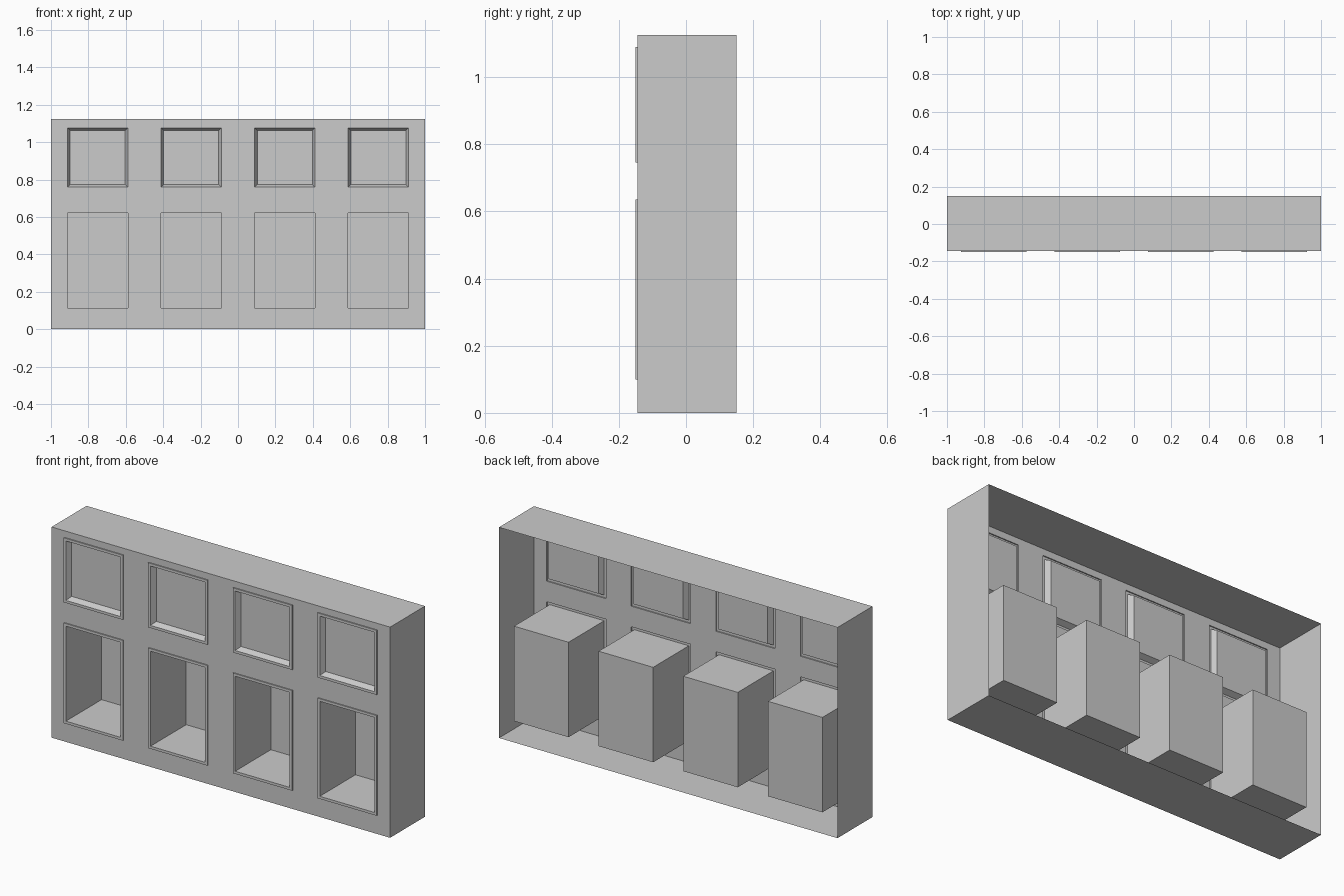
import bpy, bmesh

if "Cube" in bpy.data.objects:
    bpy.data.objects.remove(bpy.data.objects["Cube"])

W, H = 1.0, 1.125                                   # half width, height
BACK, WALL, FACE = 0.15, -0.145, -0.151             # depth planes
CENTRES = [-0.75, -0.25, 0.25, 0.75]
HALF = 0.175                                        # half width of a frame
ROWS = {"doorway": (0.10, 0.635), "window": (0.745, 1.09)}
LIP = 0.014


def rect(cx, half, z0, z1, y):
    """Rectangle, counter-clockwise seen from the front."""
    return [(cx - half, y, z0), (cx + half, y, z0), (cx + half, y, z1), (cx - half, y, z1)]


def loft(bm, rects, cap=False):
    """Join successive rectangles with quads, optionally closing the last one."""
    rings = [[bm.verts.new(p) for p in r] for r in rects]
    for a, b in zip(rings, rings[1:]):
        for i in range(4):
            j = (i + 1) % 4
            bm.faces.new((a[i], a[j], b[j], b[i]))
    if cap:
        bm.faces.new(rings[-1])


def finish(bm, name):
    bmesh.ops.remove_doubles(bm, verts=bm.verts, dist=1e-5)
    mesh = bpy.data.meshes.new(name)
    bm.to_mesh(mesh)
    bm.free()
    bpy.context.collection.objects.link(bpy.data.objects.new(name, mesh))


# Open-backed shell: sides, roof and floor, plus a front wall with holes
bm = bmesh.new()
loft(bm, [rect(0, W, 0, H, BACK), rect(0, W, 0, H, WALL)])
xs = [-W] + [c + s * HALF for c in CENTRES for s in (-1, 1)] + [W]
zs = [0] + [z for row in ROWS.values() for z in row] + [H]
for i in range(len(xs) - 1):
    for k in range(len(zs) - 1):
        if i % 2 and k % 2:
            continue
        cx, half = (xs[i] + xs[i + 1]) / 2, (xs[i + 1] - xs[i]) / 2
        bm.faces.new([bm.verts.new(p) for p in rect(cx, half, zs[k], zs[k + 1], WALL)])
finish(bm, "facade_shell")

# Raised frames leading into deep niches (below) and bevelled panes (above)
for name, (z0, z1) in ROWS.items():
    for n, c in enumerate(CENTRES, 1):
        bm = bmesh.new()
        steps = [rect(c, HALF, z0, z1, WALL), rect(c, HALF, z0, z1, FACE),
                 rect(c, HALF - LIP, z0 + LIP, z1 - LIP, FACE)]
        if name == "doorway":
            steps.append(rect(c, HALF - LIP, z0 + LIP, z1 - LIP, BACK))
        else:
            b = LIP + 0.014
            steps.append(rect(c, HALF - b, z0 + b, z1 - b, -0.122))
        loft(bm, steps, cap=True)
        finish(bm, f"{name}_{n}")
